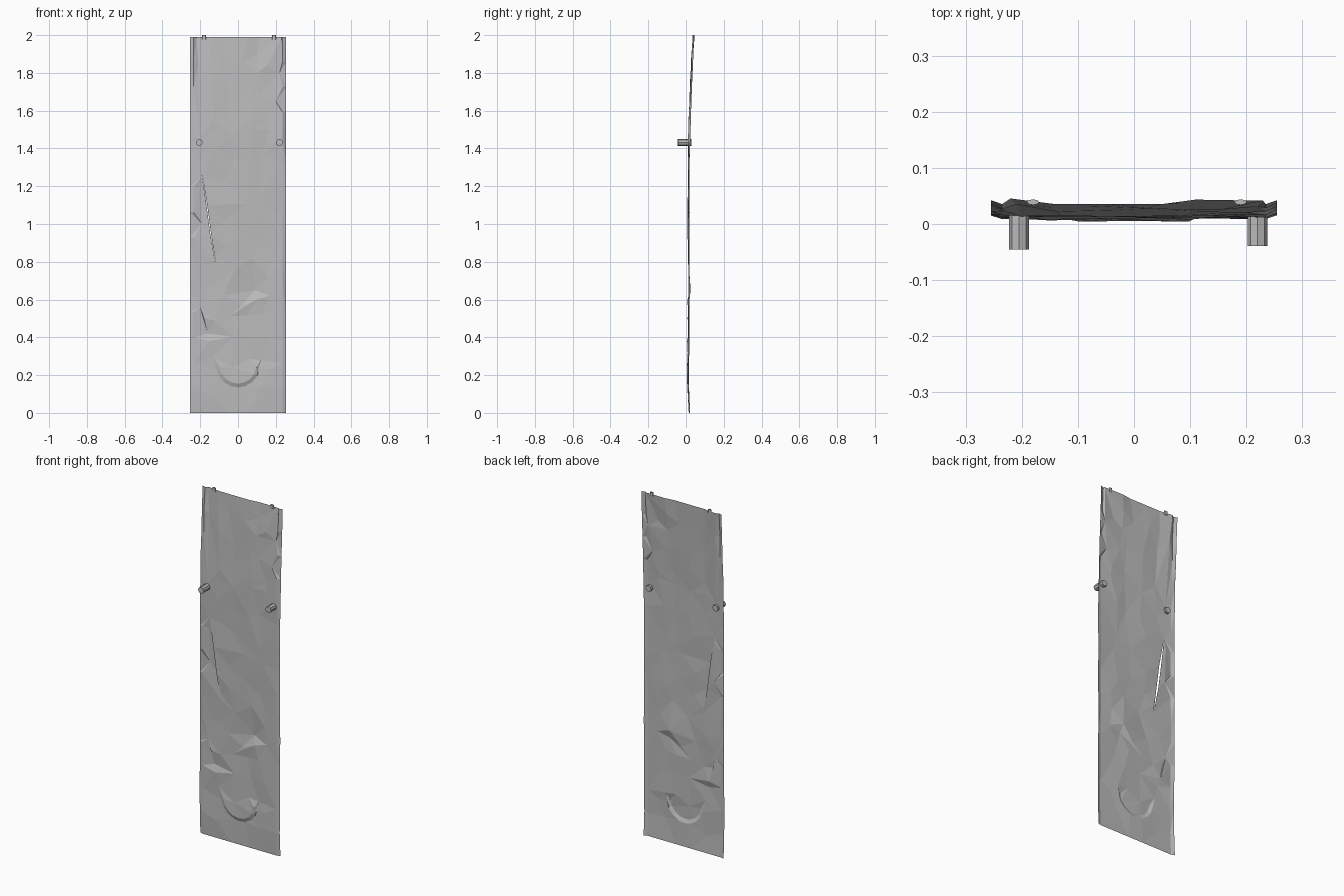
import bpy, bmesh, math, random
from mathutils import Vector
from mathutils.geometry import delaunay_2d_cdt

random.seed(4)
cube = bpy.data.objects.get("Cube")
if cube:
    bpy.data.objects.remove(cube, do_unlink=True)


def material(name, value):
    mat = bpy.data.materials.new(name)
    mat.use_nodes = True
    colour = (value, value, value, 1)
    mat.diffuse_color = colour
    mat.node_tree.nodes["Principled BSDF"].inputs["Base Color"].default_value = colour
    return mat


grey = material("plain grey", 0.5)


def add_object(name, bm):
    mesh = bpy.data.meshes.new(name)
    bm.to_mesh(mesh)
    bm.free()
    mesh.materials.append(grey)
    obj = bpy.data.objects.new(name, mesh)
    bpy.context.collection.objects.link(obj)
    return obj


def interpolate(table, t):
    for (a, va), (b, vb) in zip(table, table[1:]):
        if t <= b:
            return va + (vb - va) * (t - a) / (b - a)
    return table[-1][1]


# Gentle bow of the panel along its height, with the long edges curling back
BOW = [(0, .015), (.2, .009), (.6, .014), (1, .013), (1.43, .013), (1.8, .025), (2, .036)]
WIDTH, TOP = .255, 1.99


def base_depth(x, z):
    curl = max(0, abs(x) - .235) / .02
    return interpolate(BOW, z) + .007 * curl


# Creases: polylines of (x, z, push towards the back)
slit = [(-.19, 1.26, 0), (-.165, 1.1, 0), (-.145, .95, 0), (-.12, .8, 0)]
arc = [math.radians(a) for a in range(190, 351, 20)]
creases = [
    slit,
    [(.115 * math.cos(a), .25 + .115 * math.sin(a), .003) for a in arc],
    [(.1 * math.cos(a), .26 + .105 * math.sin(a), -.005) for a in arc],
    [(.02, .57, 0), (.09, .65, .011), (.16, .72, 0)],
    [(.03, .56, -.003), (.1, .6, -.006), (.17, .62, 0)],
    [(-.2, .56, 0), (-.16, .42, .007), (-.13, .3, 0)],
    [(-.18, .5, -.004), (-.15, .38, -.005)],
    [(.12, .28, .006), (.1, .2, 0)],
    [(.11, TOP, .008), (.1, 1.9, .006), (.1, 1.8, 0)],
    [(-.22, TOP, .01), (-.21, 1.85, .007), (-.2, 1.45, 0)],
    [(.23, TOP, .006), (.22, 1.8, .006), (.2, 1.65, 0)],
    [(-.2, 1.2, .004), (-.19, 1.0, .006)],
]

points, depths, edges = [], [], []
for line in creases:
    start = len(points)
    for x, z, push in line:
        points.append(Vector((x, z)))
        depths.append(base_depth(x, z) + push)
    edges += [(i, i + 1) for i in range(start, len(points) - 1)]
feature_count = len(points)

# Loose cloth points between the creases, plus straight edge strips
ROWS = 15
for row in range(ROWS + 1):
    level = TOP * row / ROWS
    for x in (-WIDTH, -.235, -.14, -.05, .05, .14, .235, WIDTH):
        z = level
        inside = abs(x) < .2
        if inside and 0 < row < ROWS:
            x += random.uniform(-.03, .03)
            z += random.uniform(-.045, .045)
        p = Vector((x, z))
        if inside and any((p - q).length < .035 for q in points[:feature_count]):
            continue
        points.append(p)
        depths.append(base_depth(x, z) + (random.uniform(-.003, .003) if 0 < row < ROWS else 0))

flat, _, triangles, origins, _, _ = delaunay_2d_cdt(points, edges, [], 0, 1e-5)
bm = bmesh.new()
for p, source in zip(flat, origins):
    y = depths[source[0]] if source else base_depth(p.x, p.y)
    bm.verts.new((p.x, y, p.y))
bm.verts.ensure_lookup_table()
for tri in triangles:
    bm.faces.new([bm.verts[i] for i in tri])
bmesh.ops.recalc_face_normals(bm, faces=bm.faces)
if sum(f.normal.y for f in bm.faces) > 0:
    bmesh.ops.reverse_faces(bm, faces=bm.faces)

# Open the long tear along its crease
tear = []
for e in bm.edges:
    on_line = all(any(abs(v.co.x - x) + abs(v.co.z - z) < .001 for x, z, _ in slit) for v in e.verts)
    if on_line:
        tear.append(e)
split = bmesh.ops.split_edges(bm, edges=tear)
for v in {v for e in split["edges"] for v in e.verts}:
    if .85 < v.co.z < 1.2:
        centre = sum((f.calc_center_median().x for f in v.link_faces), 0) / len(v.link_faces)
        side = 1 if centre > v.co.x else -1
        v.co.x += .002 * side
        v.co.y -= .005 * side
add_object("hanging_panel", bm)


# Pegs through the panel and small pins on the top edge
def rod(name, radius, length, centre, along_y):
    bm = bmesh.new()
    bmesh.ops.create_cone(bm, cap_ends=True, segments=8, radius1=radius, radius2=radius, depth=length)
    obj = add_object(name, bm)
    obj.location = centre
    if along_y:
        obj.rotation_euler.x = math.pi / 2
    return obj


rod("right_peg", .018, .072, (-.205, -.009, 1.432), True)
rod("left_peg", .018, .068, (.22, -.005, 1.432), True)
for name, x in (("right_pin", -.18), ("left_pin", .19)):
    pin = rod(name, .011, .022, (x, .039, 1.989), False)
    pin.scale.y = .45
